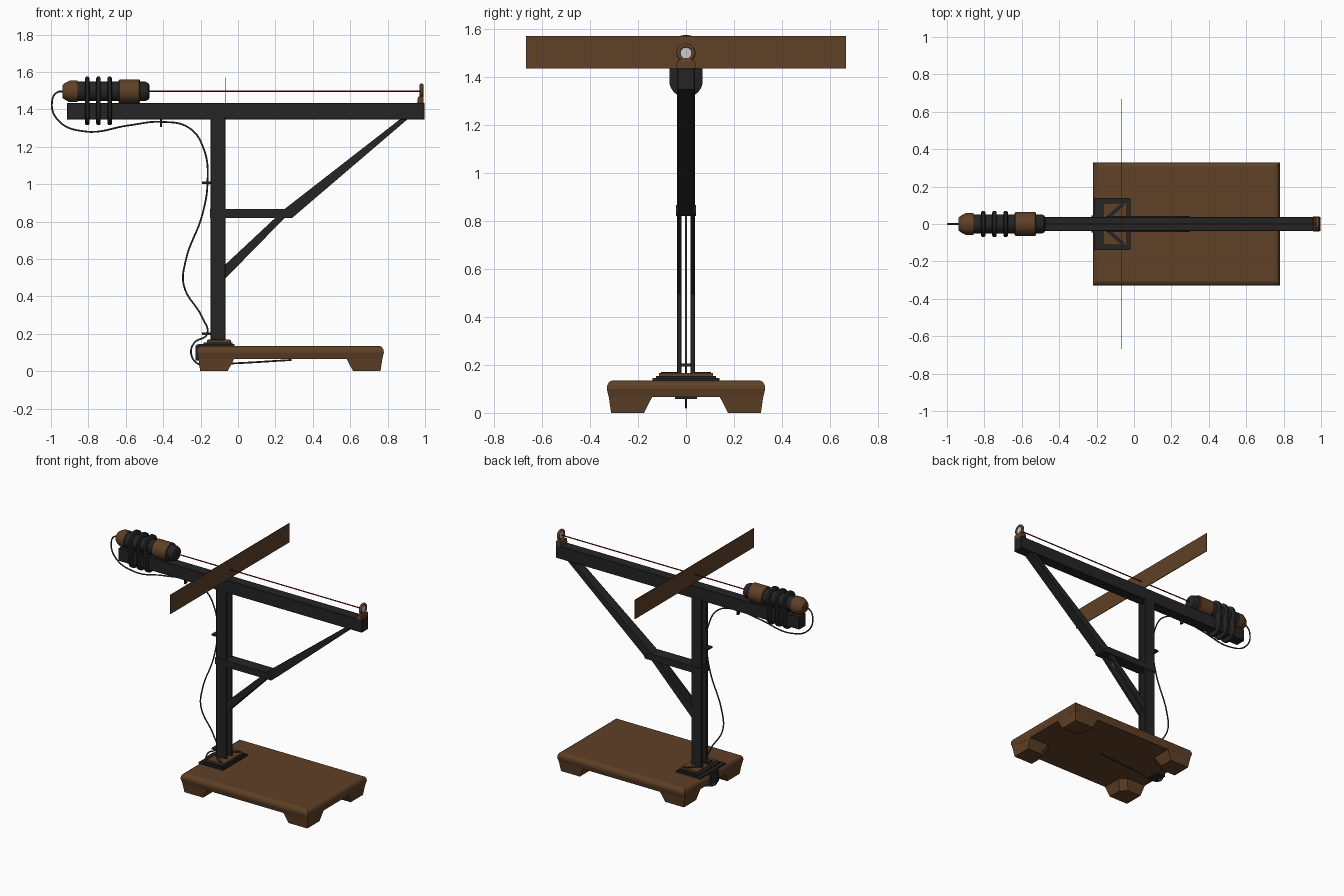
import bpy, bmesh, math
from mathutils import Vector

if "Cube" in bpy.data.objects:
    bpy.data.objects.remove(bpy.data.objects["Cube"])


def material(name, rgb):
    m = bpy.data.materials.new(name)
    m.diffuse_color = (*rgb, 1)
    m.use_nodes = True
    m.node_tree.nodes["Principled BSDF"].inputs["Base Color"].default_value = m.diffuse_color
    return m


BROWN = material("brown", (0.115, 0.052, 0.020))
BLACK = material("charcoal", (0.018, 0.018, 0.019))
CABLE = material("cable grey", (0.045, 0.045, 0.045))
RED = material("beam red", (0.25, 0.004, 0.004))
PALE = material("pale grey", (0.60, 0.60, 0.60))


def activate(ob):
    bpy.ops.object.select_all(action='DESELECT')
    ob.select_set(True)
    bpy.context.view_layer.objects.active = ob


def loft(name, loops, mat, smooth=False, bevel=0):
    """Closed solid through a list of equal-length point loops."""
    bm = bmesh.new()
    rings = [[bm.verts.new(p) for p in loop] for loop in loops]
    n = len(rings[0])
    for a, b in zip(rings, rings[1:]):
        for i in range(n):
            bm.faces.new((a[i], a[(i + 1) % n], b[(i + 1) % n], b[i]))
    bm.faces.new(rings[0][::-1])
    bm.faces.new(rings[-1])
    bmesh.ops.recalc_face_normals(bm, faces=bm.faces)
    me = bpy.data.meshes.new(name)
    bm.to_mesh(me)
    bm.free()
    me.materials.append(mat)
    ob = bpy.data.objects.new(name, me)
    bpy.context.collection.objects.link(ob)
    if bevel:
        mod = ob.modifiers.new("bevel", 'BEVEL')
        mod.width, mod.segments = bevel, 1
    if smooth:
        activate(ob)
        bpy.ops.object.shade_smooth_by_angle(angle=math.radians(35))
    return ob


def rect(x0, x1, y0, y1, z):
    return [(x0, y0, z), (x1, y0, z), (x1, y1, z), (x0, y1, z)]


def box(name, x0, x1, y0, y1, z0, z1, mat, bevel=0):
    return loft(name, [rect(x0, x1, y0, y1, z0), rect(x0, x1, y0, y1, z1)], mat, bevel=bevel)


def side_prism(name, xz, y0, y1, mat):
    return loft(name, [[(x, y, z) for x, z in xz] for y in (y0, y1)], mat)


def lathe_x(name, profile, z, mat, sides=32):
    """Solid of revolution along x from (x, radius) pairs."""
    angles = [math.tau * i / sides for i in range(sides)]
    return loft(name, [[(x, r * math.cos(a), z + r * math.sin(a)) for a in angles]
                       for x, r in profile], mat, smooth=True)


# platform with rounded top and tapering sides
def slab(inset, z):
    return rect(-0.22 + inset, 0.78 - inset, -0.33 + inset, 0.33 - inset, z)


loft("platform", [slab(i, z) for i, z in
                  ((0.008, 0.066), (0, 0.10), (0.002, 0.115), (0.009, 0.128), (0.022, 0.135))], BROWN)

# four tapered corner feet with the inner corner cut off
for sx in (-1, 1):
    for sy in (-1, 1):
        loops = []
        for z, inset, wx, wy in ((0.0, 0.018, 0.165, 0.155), (0.068, 0.008, 0.20, 0.19)):
            pts = [(inset, inset), (wx, inset), (wx, wy - 0.04), (wx - 0.04, wy), (inset, wy)]
            loops.append([(0.28 + sx * (0.5 - u), sy * (0.33 - v), z) for u, v in pts])
        loft("foot", loops, BROWN)

# stepped mounting plates under the post
box("mount_plate", -0.21, -0.02, -0.14, 0.14, 0.134, 0.146, BLACK)
box("mount_step", -0.185, -0.03, -0.125, 0.125, 0.146, 0.154, BLACK)
box("mount_pad", -0.165, -0.038, -0.112, 0.112, 0.154, 0.166, BROWN)
for s in (-1, 1):
    side = [(-0.16, 0.03), (-0.13, 0.03), (-0.045, 0.105), (-0.075, 0.105)]
    loft("mount_rib", [[(x, s * y, z) for x, y in side] for z in (0.160, 0.170)], BLACK)

# post made of two rails
for s in (-1, 1):
    y0, y1 = sorted((s * 0.018, s * 0.038))
    box("post_rail", -0.146, -0.067, y0, y1, 0.14, 1.36, BLACK, 0.002)
    # lower brace, one on each rail
    y0, y1 = sorted((s * 0.018, s * 0.034))
    side_prism("lower_brace", [(-0.068, 0.495), (0.255, 0.825), (0.205, 0.825), (-0.068, 0.57)],
               y0, y1, BLACK)

# cross strut, long brace and boom
side_prism("cross_strut", [(-0.15, 0.82), (0.29, 0.82), (0.30, 0.83), (0.25, 0.866), (-0.15, 0.866)],
           -0.042, 0.042, BLACK)
side_prism("long_brace", [(0.245, 0.864), (0.29, 0.82), (0.91, 1.35), (0.87, 1.35)],
           -0.034, 0.034, BLACK)
box("boom", -0.915, 0.998, -0.037, 0.037, 1.345, 1.435, BLACK, 0.003)

# wide thin target board across the boom
box("board", -0.068, -0.063, -0.667, 0.667, 1.435, 1.57, BROWN)

# emitter tube
AXIS = 1.496
lathe_x("tail_cap", [(-0.938, 0.034), (-0.925, 0.045), (-0.90, 0.058), (-0.858, 0.058)], AXIS, BROWN)
lathe_x("tube", [(-0.86, 0.052), (-0.63, 0.052)], AXIS, BLACK)
lathe_x("sleeve", [(-0.638, 0.058), (-0.634, 0.063), (-0.528, 0.063), (-0.524, 0.058)], AXIS, BROWN)
lathe_x("nose", [(-0.53, 0.052), (-0.495, 0.052), (-0.48, 0.045), (-0.474, 0.034)], AXIS, BLACK)
lathe_x("beam", [(-0.48, 0.004), (0.975, 0.004)], 1.497, RED, 8)

# straps holding the tube to the boom
def stadium(x, r):
    pts = []
    for i in range(32):
        a = math.tau * (i + 0.5) / 32
        pts.append((x, r * math.cos(a), (1.505 if math.sin(a) > 0 else 1.385) + r * math.sin(a)))
    return pts


for x in (-0.806, -0.746, -0.686):
    loft("strap", [stadium(x + dx, r) for dx, r in
                   ((-0.012, 0.062), (-0.007, 0.070), (0.007, 0.070), (0.012, 0.062))], BLACK, smooth=True)

# receiver at the end of the boom: stand, ring and pale disc
loft("receiver_stand", [rect(0.958, 0.993, -0.040, 0.040, 1.434), rect(0.962, 0.993, -0.038, 0.038, 1.465),
                        rect(0.972, 0.990, -0.026, 0.026, 1.472)], BROWN)
bpy.ops.mesh.primitive_torus_add(major_radius=0.031, minor_radius=0.0085, major_segments=32, minor_segments=8,
                                 location=(0.981, 0, 1.499), rotation=(0, math.pi / 2, 0))
ring = bpy.context.object
ring.name = "receiver_ring"
ring.scale.z = 1.2
ring.data.materials.append(BROWN)
bpy.ops.object.shade_smooth_by_angle(angle=math.radians(60))
lathe_x("receiver_disc", [(0.977, 0.029), (0.984, 0.029)], 1.499, PALE)

# power cable, hanging behind the post and running under the platform
path = [(-0.93, 1.495), (-0.965, 1.492), (-0.993, 1.45), (-0.965, 1.345), (-0.82, 1.282), (-0.58, 1.315),
        (-0.41, 1.333), (-0.26, 1.30), (-0.182, 1.185), (-0.163, 1.01), (-0.19, 0.84), (-0.28, 0.59),
        (-0.29, 0.46), (-0.19, 0.285), (-0.165, 0.20), (-0.235, 0.15), (-0.25, 0.09), (-0.205, 0.035),
        (-0.02, 0.042), (0.285, 0.06)]
curve = bpy.data.curves.new("cable", 'CURVE')
curve.dimensions = '3D'
curve.bevel_depth, curve.bevel_resolution, curve.resolution_u = 0.0047, 2, 8
curve.use_fill_caps = True
spline = curve.splines.new('BEZIER')
spline.bezier_points.add(len(path) - 1)
for p, (x, z) in zip(spline.bezier_points, path):
    p.co = Vector((x, 0, z))
    p.handle_left_type = p.handle_right_type = 'AUTO'
curve.materials.append(CABLE)
cable = bpy.data.objects.new("cable", curve)
bpy.context.collection.objects.link(cable)
activate(cable)
bpy.ops.object.convert(target='MESH')

# cable clips on boom and post, and guide on the platform edge
box("boom_clip", -0.416, -0.406, -0.012, 0.012, 1.305, 1.348, BLACK)
for z in (0.20, 1.008):
    box("post_clip", -0.192, -0.144, -0.020, 0.020, z - 0.006, z + 0.006, BLACK)
side_prism("cable_guide", [(-0.228, 0.058), (-0.16, 0.058), (-0.16, 0.07), (-0.215, 0.07), (-0.215, 0.142),
                           (-0.228, 0.135)], -0.045, 0.045, BLACK)
box("guide_top", -0.222, -0.19, -0.045, 0.045, 0.125, 0.143, BLACK)
